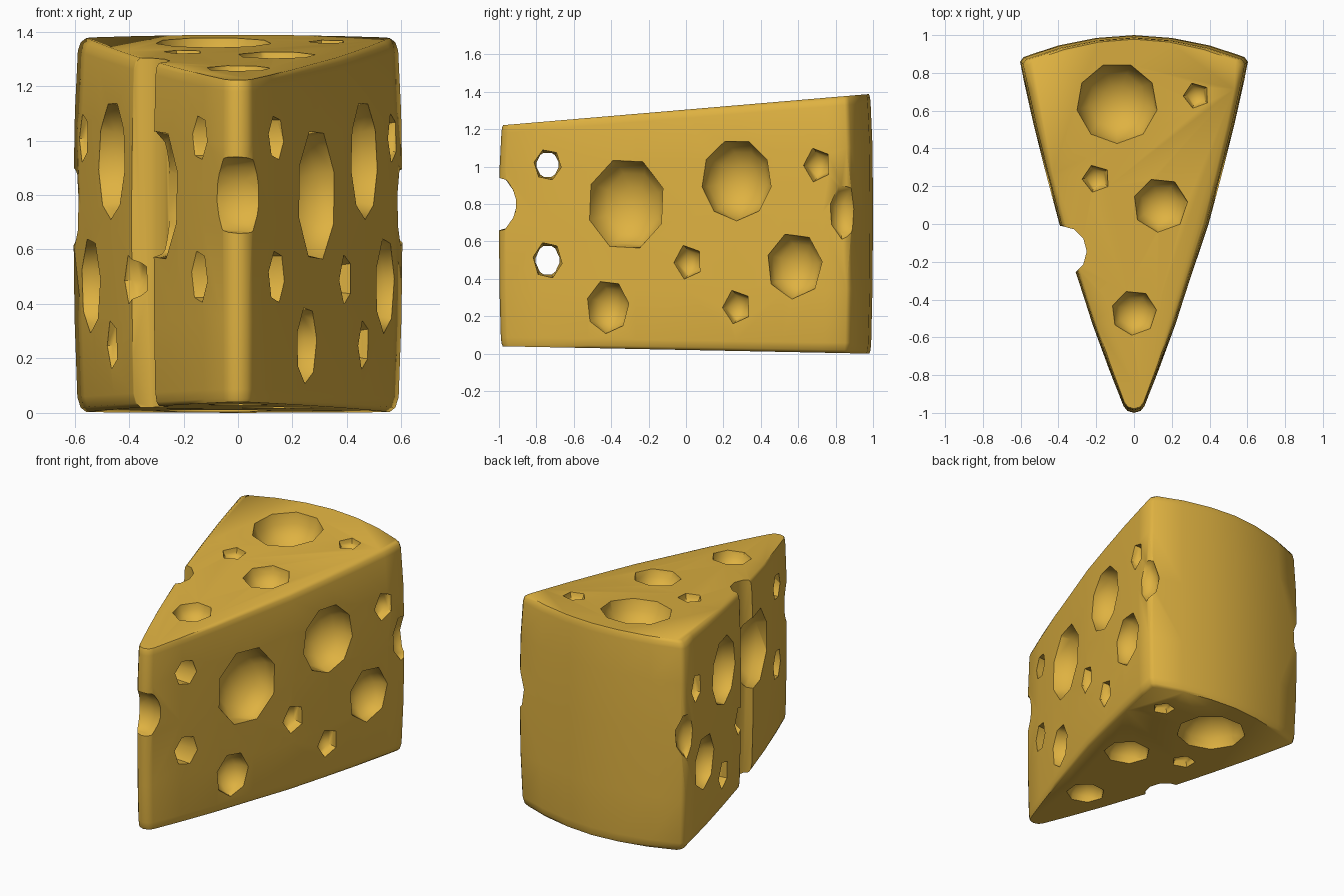
import bpy, bmesh, math
from mathutils import Vector, Matrix

if "Cube" in bpy.data.objects:
    bpy.data.objects.remove(bpy.data.objects["Cube"])

# half of the wedge outline seen from above, tip to back (x, y)
HALF = [(0.035, -0.99), (0.055, -0.965), (0.13, -0.775), (0.22, -0.53), (0.305, -0.27), (0.395, 0.0),
        (0.467, 0.27), (0.53, 0.52), (0.577, 0.73), (0.605, 0.86), (0.585, 0.885),
        (0.40, 0.945), (0.20, 0.985)]
OUTLINE = [(0, -1)] + HALF + [(0, 1)] + [(-x, y) for x, y in reversed(HALF)]


def bottom_z(y):
    return 0.02 * (1 - y)


def top_z(y):
    return 1.305 + 0.085 * y


def side_x(y):
    for (x0, y0), (x1, y1) in zip(HALF, HALF[1:]):
        if y0 <= y <= y1:
            return x0 + (x1 - x0) * (y - y0) / (y1 - y0)
    return 0.0


# one cheese colour
cheese = bpy.data.materials.new("cheese yellow")
cheese.diffuse_color = (0.737, 0.445, 0.053, 1)
cheese.use_nodes = True
cheese.node_tree.nodes["Principled BSDF"].inputs["Base Color"].default_value = cheese.diffuse_color

# wedge body: outline lofted through slightly bulging levels
bm = bmesh.new()
LEVELS = [(0, 0.92, 0.98), (0.012, 0.955, 0.986), (0.04, 0.975, 0.99), (0.25, 0.992, 0.997),
          (0.55, 1, 1), (0.8, 0.99, 0.997), (0.965, 0.972, 0.987), (0.988, 0.955, 0.984),
          (1, 0.92, 0.978)]
rings = []
for t, sx, sy in LEVELS:
    ring = []
    for x, y in OUTLINE:
        y2 = y * sy
        z = bottom_z(y2) + t * (top_z(y2) - bottom_z(y2))
        ring.append(bm.verts.new((x * sx, y2, z)))
    rings.append(ring)
n = len(OUTLINE)
for a, b in zip(rings, rings[1:]):
    for i in range(n):
        j = (i + 1) % n
        bm.faces.new((a[i], a[j], b[j], b[i]))
bm.faces.new(list(reversed(rings[0])))
bm.faces.new(rings[-1])
bmesh.ops.recalc_face_normals(bm, faces=bm.faces)
mesh = bpy.data.meshes.new("cheese_wedge")
bm.to_mesh(mesh)
bm.free()
mesh.materials.append(cheese)
body = bpy.data.objects.new("cheese_wedge", mesh)
bpy.context.collection.objects.link(body)

# cutter holding every hole
cut = bmesh.new()


def hole(pos, normal, ru, rv, depth, segs):
    """Low-poly ellipsoid whose pole points along the surface normal."""
    nrm = Vector(normal).normalized()
    up = Vector((0, 0, 1)) if abs(nrm.z) < 0.9 else Vector((0, 1, 0))
    u = up.cross(nrm).normalized()
    v = nrm.cross(u)
    m = Matrix((u, v, nrm)).transposed().to_4x4()
    m = Matrix.Translation(pos) @ m @ Matrix.Diagonal((ru, rv, depth, 1)) @ Matrix.Rotation(0.35, 4, 'Z')
    bmesh.ops.create_uvsphere(cut, u_segments=segs, v_segments=8, radius=1, matrix=m)


# side holes, mirrored left and right (y, z, half width, half height, depth, sides)
SIDE = [(-0.32, 0.80, 0.22, 0.25, 0.17, 8), (0.27, 0.93, 0.195, 0.22, 0.17, 9),
        (0.70, 1.01, 0.075, 0.095, 0.08, 5), (0.01, 0.49, 0.08, 0.095, 0.085, 5),
        (0.27, 0.25, 0.08, 0.095, 0.08, 5), (0.58, 0.47, 0.155, 0.18, 0.13, 7),
        (-0.42, 0.25, 0.12, 0.145, 0.12, 7), (-0.74, 1.01, 0.075, 0.085, 0.30, 6),
        (-0.74, 0.50, 0.08, 0.10, 0.30, 6)]
for s in (-1, 1):
    for y, z, ru, rv, d, segs in SIDE:
        if s < 0 and y == -0.42:  # the low front hole is on the right only
            continue
        hole((s * side_x(y), y, z), (s, -0.31 if d < 0.2 else 0, 0), ru, rv, d, segs)
    # notch in the back corner
    hole((s * 0.635, 0.85, 0.76), (s, 0.2, 0), 0.09, 0.16, 0.11, 7)

# top and bottom holes (x, y, radius, sides)
for x, y, r, segs in [(-0.09, 0.64, 0.215, 9), (0.33, 0.68, 0.07, 5), (-0.20, 0.24, 0.075, 5),
                      (0.14, 0.10, 0.145, 7), (0.0, -0.47, 0.12, 7)]:
    hole((x, y, top_z(y)), (0, -0.085, 1), r, r, r * 0.82, segs)
    hole((x, y, bottom_z(y)), (0, 0, -1), r, r, r * 0.82, segs)

# notch in the tip
hole((0, -1.01, 0.80), (0, -1, 0), 0.16, 0.155, 0.12, 8)

# full-height groove in the left side
bmesh.ops.create_cone(cut, cap_ends=True, segments=12, radius1=0.135, radius2=0.135, depth=2,
                      matrix=Matrix.Translation((-0.385, -0.145, 0.7)))

cut_mesh = bpy.data.meshes.new("hole_cutter")
cut.to_mesh(cut_mesh)
cut.free()
cut_mesh.materials.append(cheese)
cutter = bpy.data.objects.new("hole_cutter", cut_mesh)
bpy.context.collection.objects.link(cutter)
cutter.hide_render = True

# carve the holes and smooth the result
mod = body.modifiers.new("holes", 'BOOLEAN')
mod.operation = 'DIFFERENCE'
mod.solver = 'EXACT'
mod.use_self = True
mod.object = cutter
bpy.context.view_layer.objects.active = body
body.select_set(True)
bpy.ops.object.modifier_apply(modifier=mod.name)
bpy.data.objects.remove(cutter)
bpy.ops.object.shade_smooth_by_angle(angle=math.radians(58))
